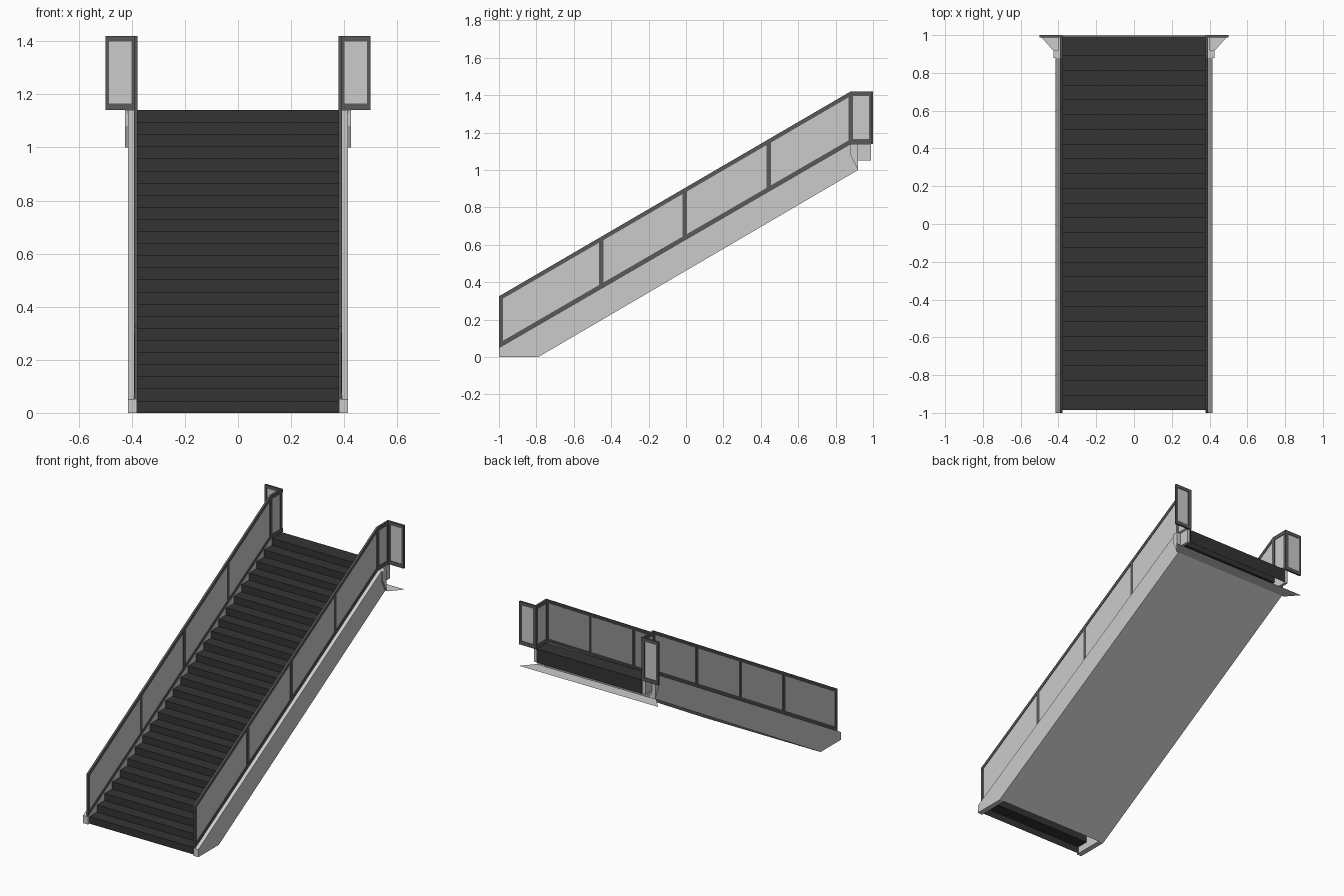
import bpy, bmesh

if "Cube" in bpy.data.objects:
    bpy.data.objects.remove(bpy.data.objects["Cube"])

def material(name, c):
    m = bpy.data.materials.new(name)
    m.diffuse_color = (c[0], c[1], c[2], 1)
    m.use_nodes = True
    m.node_tree.nodes["Principled BSDF"].inputs["Base Color"].default_value = m.diffuse_color
    return m

LIGHT = material("light_grey_panel", (0.60, 0.60, 0.60))
FRAME = material("dark_grey_frame", (0.10, 0.10, 0.10))
STEP = material("charcoal_step", (0.034, 0.034, 0.034))

def finish(name, bm, mat, closed=True):
    if closed:
        bmesh.ops.recalc_face_normals(bm, faces=bm.faces)
    me = bpy.data.meshes.new(name)
    bm.to_mesh(me)
    bm.free()
    me.materials.append(mat)
    ob = bpy.data.objects.new(name, me)
    bpy.context.collection.objects.link(ob)
    return ob

def add_prism(bm, pts, a, b, place):
    """Extrude a 2D outline from a to b; place maps (u, v, w) to xyz."""
    lo = [bm.verts.new(place(u, v, a)) for u, v in pts]
    hi = [bm.verts.new(place(u, v, b)) for u, v in pts]
    bm.faces.new(lo)
    bm.faces.new(hi[::-1])
    n = len(pts)
    for i in range(n):
        j = (i + 1) % n
        bm.faces.new((lo[i], lo[j], hi[j], hi[i]))

def rect(u0, u1, v0, v1):
    return [(u0, v0), (u1, v0), (u1, v1), (u0, v1)]

# Main dimensions
N, Y0, Y1, TOP, HALF = 25, -0.985, 0.89, 1.14, 0.38
RISE, RUN = TOP / N, (Y1 - Y0) / (N - 1)
KINK = 0.88

def low(y):   # lower edge of the railing
    return min(TOP, 0.05 + (y + 1) * (TOP - 0.05) / (KINK + 1))

def high(y):  # upper edge of the railing
    return min(1.42, 0.325 + (y + 1) * (1.42 - 0.325) / (KINK + 1))

# Steps: one folded sheet ending in the landing and its back lip
profile = []
for i in range(N):
    y = Y0 + i * RUN
    profile += [(y, i * RISE), (y, (i + 1) * RISE)]
profile += [(0.993, TOP), (0.993, 1.05)]
bm = bmesh.new()
rows = [[bm.verts.new((x, y, z)) for x in (-HALF, HALF)] for y, z in profile]
for r, s in zip(rows, rows[1:]):
    bm.faces.new((r[0], r[1], s[1], s[0]))
finish("steps", bm, STEP, False)

# Sloping underside and flared end plate
bm = bmesh.new()
for quad in ([(-0.415, -0.79, 0), (-0.415, 0.92, 1.0), (0.415, 0.92, 1.0), (0.415, -0.79, 0)],
             [(-0.43, 0.92, 1.0), (-0.5, 1.0, 1.0), (0.5, 1.0, 1.0), (0.43, 0.92, 1.0)]):
    bm.faces.new([bm.verts.new(p) for p in quad])
finish("underside", bm, LIGHT, False)

T = 0.025
for side, s in (("right", 1), ("left", -1)):
    yz = lambda u, v, w: (s * w, u, v)   # outline seen from the side
    xz = lambda u, v, w: (s * u, w, v)   # outline seen from the front

    # Stringer cladding with its upper end block
    bm = bmesh.new()
    add_prism(bm, [(-1, 0), (-0.79, 0), (0.92, 1.0), (KINK, 1.08), (KINK, TOP), (-1, 0.05)],
              HALF, 0.415, yz)
    finish(side + "_stringer", bm, LIGHT)
    bm = bmesh.new()
    add_prism(bm, rect(KINK, 0.99, 1.05, TOP), HALF + 0.001, 0.40, yz)
    add_prism(bm, [(KINK, 1.08), (0.92, 1.0), (0.92, TOP), (KINK, TOP)], 0.395, 0.425, yz)
    finish(side + "_end_block", bm, LIGHT)

    # Railing frame: sloped and level rails, then posts
    bm = bmesh.new()
    a, b = 0.378, 0.391
    for y0, y1 in ((-1, KINK), (KINK, 1.0)):
        add_prism(bm, [(y0, low(y0)), (y1, low(y1)), (y1, low(y1) + T), (y0, low(y0) + T)], a, b, yz)
        add_prism(bm, [(y0, high(y0) - T), (y1, high(y1) - T), (y1, high(y1)), (y0, high(y0))], a, b, yz)
    for y0 in (-1, -0.465, -0.02, 0.43, 0.869, 0.978):
        y1 = y0 + (0.022 if y0 in (-1, 0.978) else T)
        e = 0.012
        add_prism(bm, [(y0, low(y0) + e), (y1, low(y1) + e), (y1, high(y1) - e), (y0, high(y0) - e)],
                  a + 0.0005, b - 0.0005, yz)
    finish(side + "_railing_frame", bm, FRAME)

    # Railing infill panel
    bm = bmesh.new()
    e = 0.01
    add_prism(bm, [(-0.99, low(-0.99) + e), (KINK, TOP + e), (0.99, TOP + e),
                   (0.99, 1.42 - e), (KINK, 1.42 - e), (-0.99, high(-0.99) - e)],
              0.381, 0.388, yz)
    finish(side + "_railing_panel", bm, LIGHT)

    # Outward wing at the top: frame and panel
    bm = bmesh.new()
    for r in (rect(0.385, 0.5, 1.398, 1.42), rect(0.385, 0.5, TOP, 1.165),
              rect(0.385, 0.402, 1.165, 1.398), rect(0.486, 0.5, 1.165, 1.398)):
        add_prism(bm, r, 0.988, 1.0, xz)
    finish(side + "_wing_frame", bm, FRAME)
    bm = bmesh.new()
    add_prism(bm, rect(0.395, 0.495, 1.15, 1.41), 0.991, 0.997, xz)
    finish(side + "_wing_panel", bm, LIGHT)
